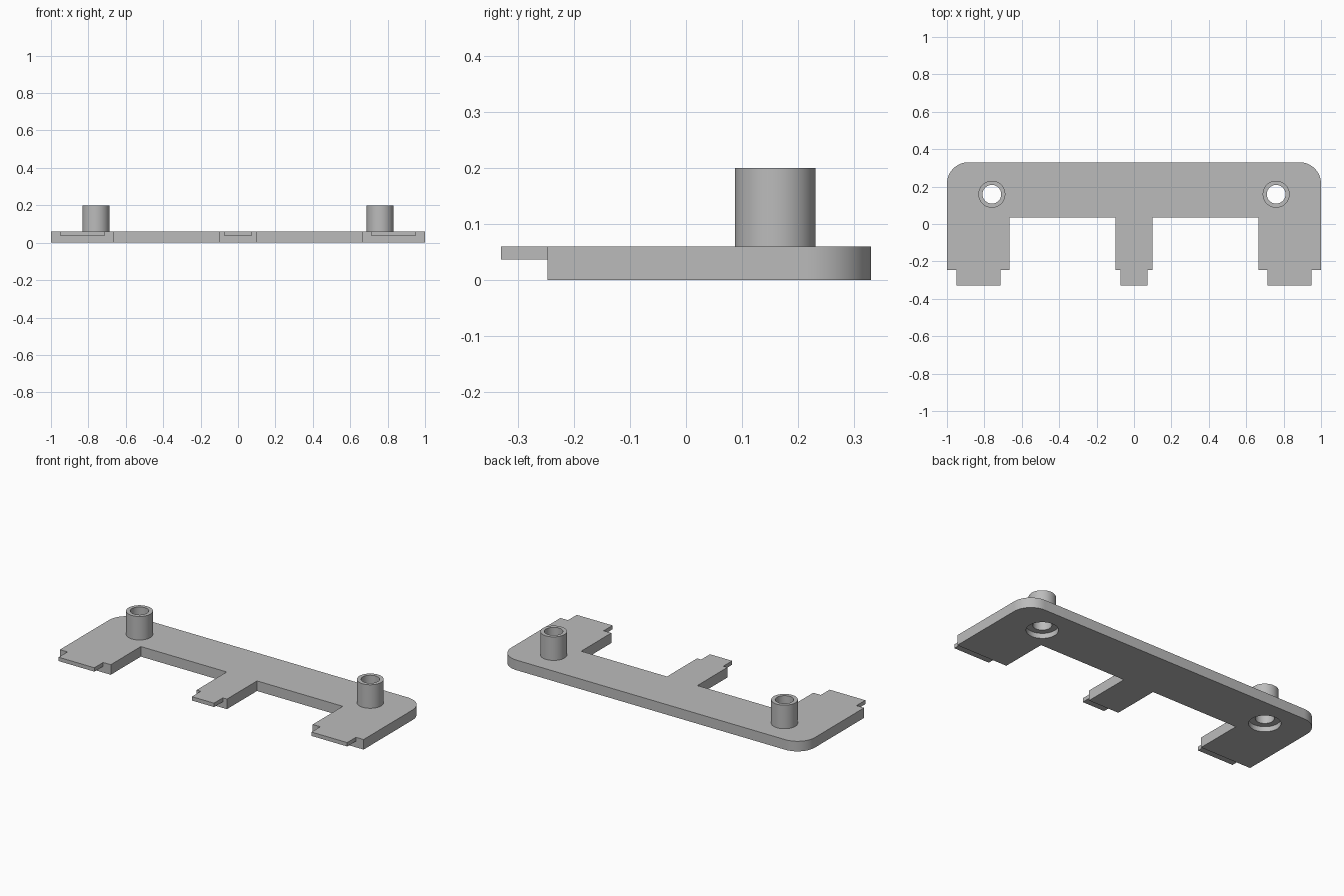
import bpy
import bmesh
from math import cos, sin, pi

if "Cube" in bpy.data.objects:
    bpy.data.objects.remove(bpy.data.objects["Cube"])

THICK, TAB_Z = 0.06, 0.037
FRONT, ARM_Y, NOTCH_Y, BACK = -0.33, -0.247, 0.036, 0.33
CORNER = 0.115
BOSS_X, BOSS_Y, BOSS_R, BOSS_TOP = 0.76, 0.159, 0.072, 0.2
HOLE_R, RECESS_R, RECESS_Z = 0.05, 0.085, 0.03

grey = bpy.data.materials.new("grey")
grey.use_nodes = True
colour = (0.5, 0.5, 0.5, 1)
grey.diffuse_color = colour
grey.node_tree.nodes["Principled BSDF"].inputs["Base Color"].default_value = colour


def finish(name, bm):
    bmesh.ops.recalc_face_normals(bm, faces=bm.faces)
    mesh = bpy.data.meshes.new(name)
    bm.to_mesh(mesh)
    bm.free()
    mesh.materials.append(grey)
    obj = bpy.data.objects.new(name, mesh)
    bpy.context.collection.objects.link(obj)
    return obj


def prism(name, outline, z0, z1):
    """Extrude a flat outline from z0 up to z1."""
    bm = bmesh.new()
    face = bm.faces.new([bm.verts.new((x, y, z0)) for x, y in outline])
    top = bmesh.ops.extrude_face_region(bm, geom=[face])["geom"]
    for v in top:
        if isinstance(v, bmesh.types.BMVert):
            v.co.z = z1
    return finish(name, bm)


def box(name, x0, x1, y0, y1, z0, z1):
    return prism(name, [(x0, y0), (x1, y0), (x1, y1), (x0, y1)], z0, z1)


def circle(x, y, r, n=64):
    return [(x + r * cos(2 * pi * i / n), y + r * sin(2 * pi * i / n)) for i in range(n)]


def cut(obj, cutter):
    """Subtract the cutter from the object and apply the result."""
    bpy.context.view_layer.objects.active = obj
    mod = obj.modifiers.new("cut", 'BOOLEAN')
    mod.operation, mod.solver, mod.object = 'DIFFERENCE', 'EXACT', cutter
    bpy.ops.object.modifier_apply(modifier=mod.name)


def smooth(obj):
    bpy.ops.object.select_all(action='DESELECT')
    obj.select_set(True)
    bpy.context.view_layer.objects.active = obj
    bpy.ops.object.shade_smooth_by_angle(angle=pi / 6)


# Plate: half outline with a rounded back corner, mirrored to the other side
half = [(0.1, ARM_Y), (0.1, NOTCH_Y), (0.665, NOTCH_Y), (0.665, ARM_Y), (1, ARM_Y)]
half += [(1 - CORNER + CORNER * cos(a), BACK - CORNER + CORNER * sin(a))
         for a in [pi / 2 * i / 16 for i in range(17)]]
plate = prism("plate", half + [(-x, y) for x, y in reversed(half)], 0, THICK)

# Thin tabs on the ends of the three arms, flush with the top
box("centre_tab", -0.073, 0.073, FRONT, ARM_Y, TAB_Z, THICK)
for side, s in (("left", 1), ("right", -1)):
    box(side + "_tab", *sorted((s * 0.715, s * 0.95)), FRONT, ARM_Y, TAB_Z, THICK)

    # Hollow boss with a through hole and a wider recess underneath
    boss = prism(side + "_boss", circle(s * BOSS_X, BOSS_Y, BOSS_R), THICK, BOSS_TOP)
    hole = prism("hole_cutter", circle(s * BOSS_X, BOSS_Y, HOLE_R), -0.1, BOSS_TOP + 0.1)
    recess = prism("recess_cutter", circle(s * BOSS_X, BOSS_Y, RECESS_R), -0.1, RECESS_Z)
    cut(boss, hole)
    cut(plate, hole)
    cut(plate, recess)
    for cutter in (hole, recess):
        bpy.data.objects.remove(cutter)
    smooth(boss)
smooth(plate)
